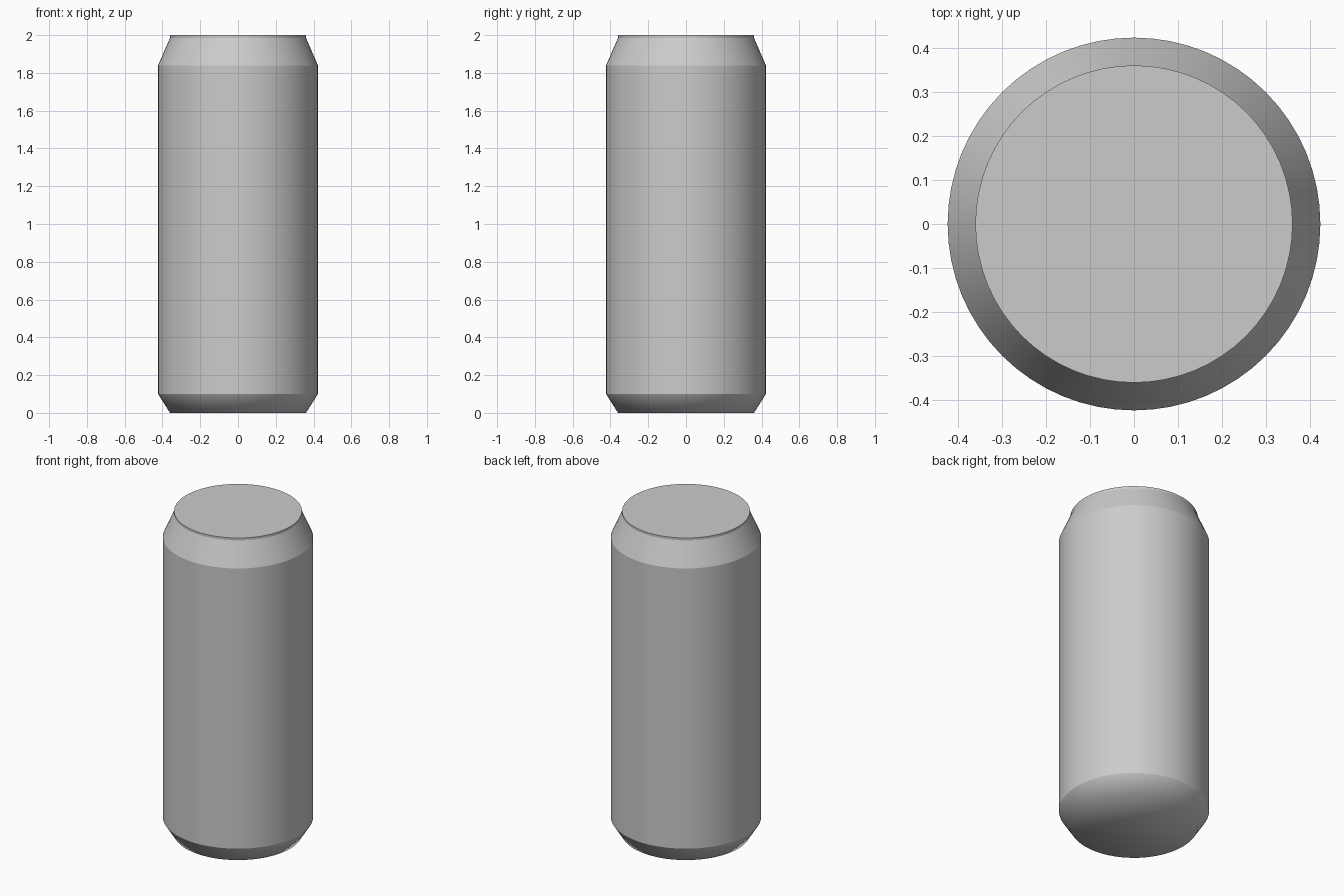
import bpy, bmesh, math

if "Cube" in bpy.data.objects:
    bpy.data.objects.remove(bpy.data.objects["Cube"])

SEGMENTS = 64

# Single plain metal colour
metal = bpy.data.materials.new("plain_grey_metal")
metal.diffuse_color = (0.6, 0.6, 0.6, 1.0)
metal.use_nodes = True
metal.node_tree.nodes["Principled BSDF"].inputs["Base Color"].default_value = metal.diffuse_color

# Can profile from base to lid: radius, height, whether the ring is a hard edge
profile = [
    (0.36, 0.0, False),
    (0.423, 0.10, True),
    (0.423, 1.84, True),
    (0.36, 1.985, True),
    (0.36, 2.0, True),
]

# Revolve the profile into stacked rings
bm = bmesh.new()
rings = []
for radius, height, hard in profile:
    ring = []
    for i in range(SEGMENTS):
        a = 2 * math.pi * i / SEGMENTS
        ring.append(bm.verts.new((radius * math.cos(a), radius * math.sin(a), height)))
    rings.append(ring)

# Base bevel, body wall, shoulder and rim
for lower, upper in zip(rings, rings[1:]):
    for i in range(SEGMENTS):
        j = (i + 1) % SEGMENTS
        bm.faces.new((lower[i], lower[j], upper[j], upper[i]))

# Flat base and lid
bm.faces.new(rings[0][::-1])
bm.faces.new(rings[-1])

# Smooth shading, with creases only on the hard rings
for face in bm.faces:
    face.smooth = True
for (radius, height, hard), ring in zip(profile, rings):
    if hard:
        for i in range(SEGMENTS):
            bm.edges.get((ring[i], ring[(i + 1) % SEGMENTS])).smooth = False

mesh = bpy.data.meshes.new("can_body")
bm.to_mesh(mesh)
bm.free()
mesh.materials.append(metal)
can = bpy.data.objects.new("can_body", mesh)
bpy.context.collection.objects.link(can)
